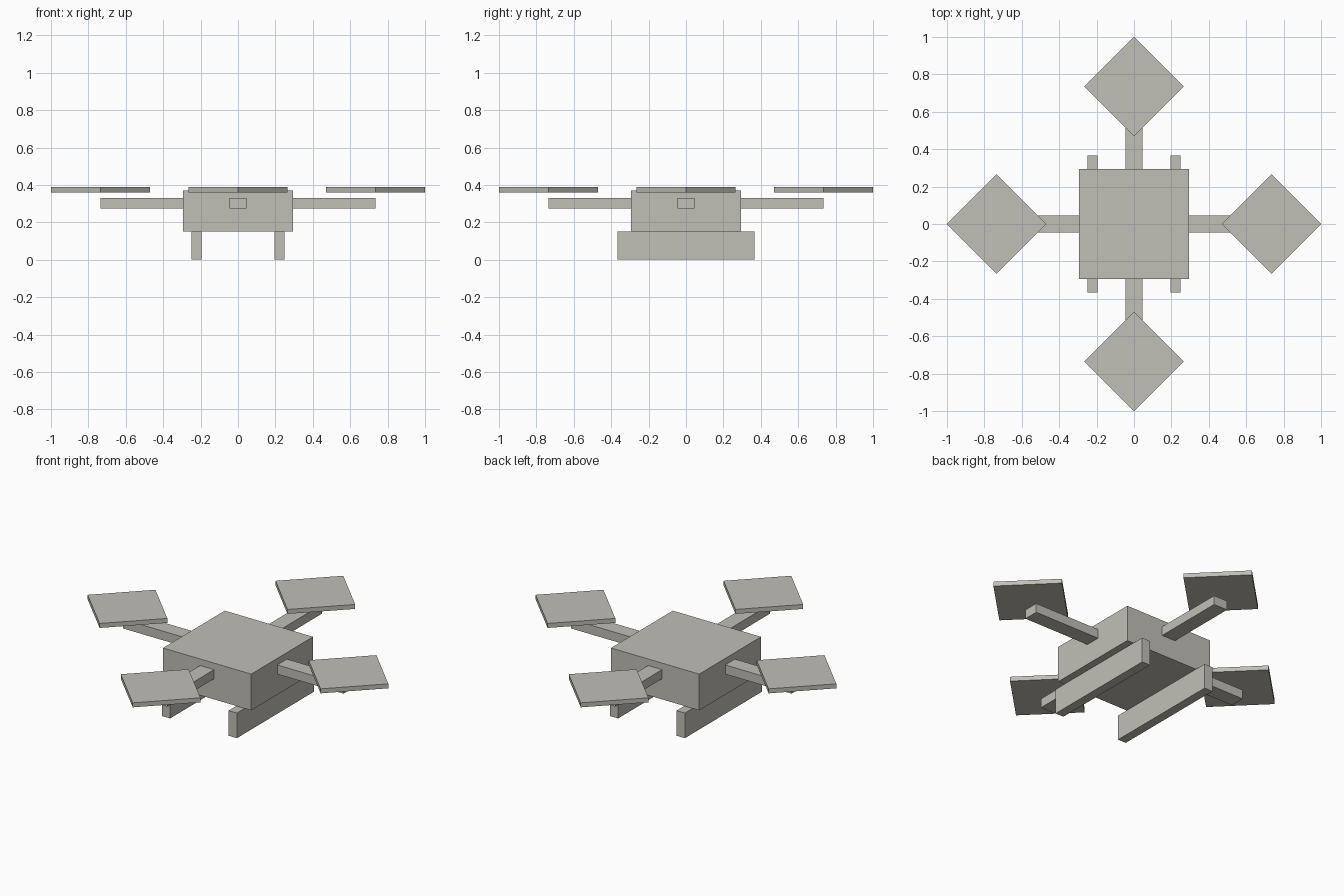
import bpy
from math import cos, sin, pi

cube = bpy.data.objects.get("Cube")
if cube:
    bpy.data.objects.remove(cube, do_unlink=True)

# Single flat colour
grey = bpy.data.materials.new("warm_grey")
grey.use_nodes = True
colour = (0.53, 0.52, 0.47, 1)
grey.diffuse_color = colour
grey.node_tree.nodes["Principled BSDF"].inputs["Base Color"].default_value = colour


def finish(name):
    ob = bpy.context.object
    ob.name = name
    ob.data.materials.append(grey)
    return ob


def box(name, centre, size, turn=0):
    bpy.ops.mesh.primitive_cube_add(size=1, location=centre, rotation=(0, 0, turn))
    ob = finish(name)
    ob.scale = size
    bpy.ops.object.transform_apply(location=False, rotation=True, scale=True)
    return ob


# Central body
box("body", (0, 0, 0.26), (0.587, 0.587, 0.218))

# Landing skids running front to back
for side, x in (("left", 0.222), ("right", -0.222)):
    box(side + "_skid", (x, 0, 0.0755), (0.055, 0.734, 0.151))

# Arms and four-sided rotor plates, one pair per direction
for i, side in enumerate(("left", "back", "right", "front")):
    a = i * pi / 2
    dx, dy = cos(a), sin(a)
    box(side + "_arm", (0.5 * dx, 0.5 * dy, 0.302), (0.468, 0.092, 0.055), a)
    bpy.ops.mesh.primitive_cylinder_add(vertices=4, radius=0.265, depth=0.027,
                                        location=(0.735 * dx, 0.735 * dy, 0.374))
    finish(side + "_rotor")
